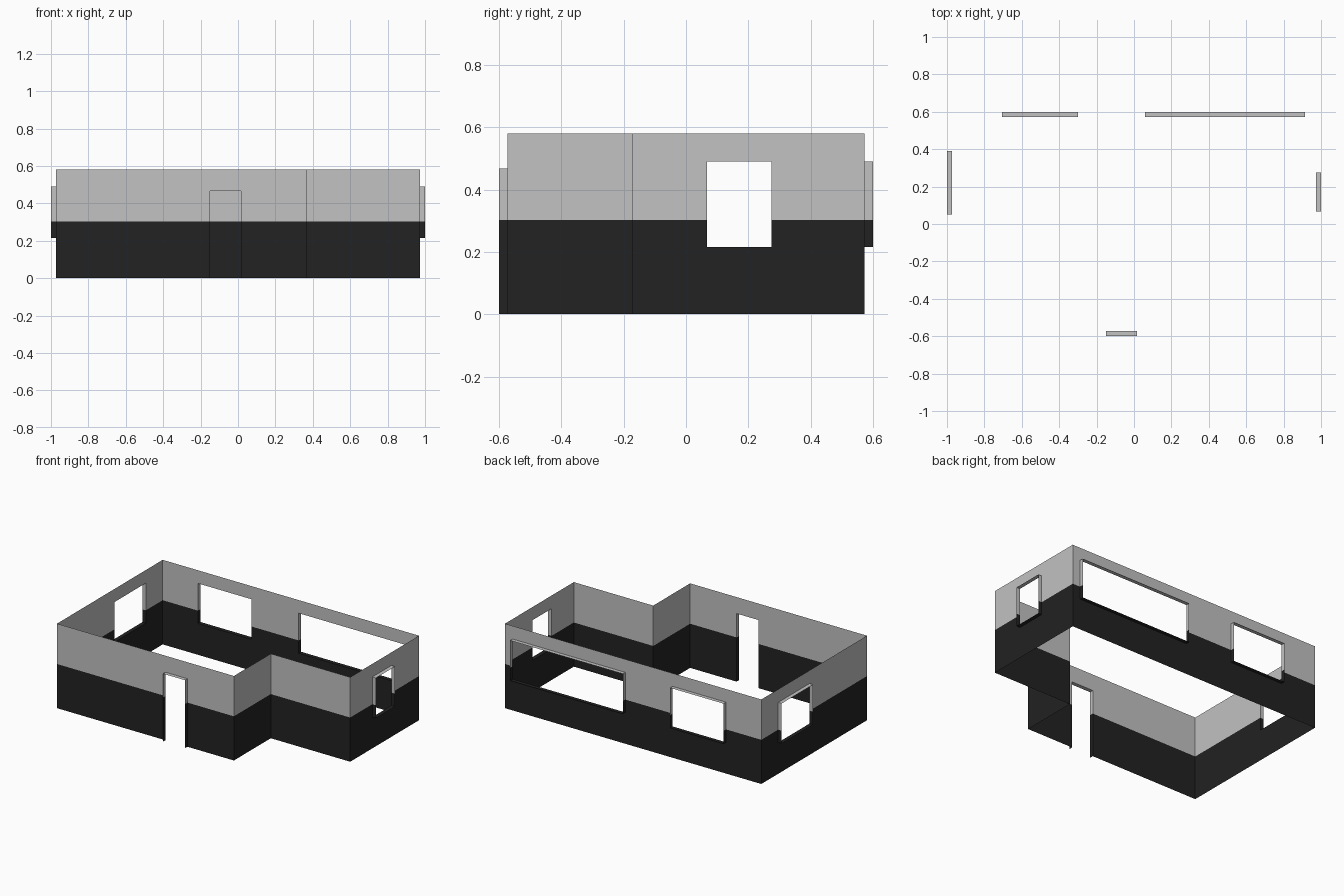
import bpy
import bmesh
from mathutils import Vector

cube = bpy.data.objects.get("Cube")
if cube:
    bpy.data.objects.remove(cube, do_unlink=True)

HEIGHT, BAND, DEPTH = 0.58, 0.303, 0.027
X, Y = 0.973, 0.573
SILL, HEAD, DOOR_HEAD = 0.215, 0.49, 0.467


def material(name, value):
    m = bpy.data.materials.new(name)
    m.use_nodes = True
    colour = (value, value, value, 1)
    m.diffuse_color = colour
    m.node_tree.nodes["Principled BSDF"].inputs["Base Color"].default_value = colour
    return m


MATERIALS = [material("black lower paint", 0.016),
             material("light grey upper paint", 0.54)]


def finish(name, quads):
    """Make an object from quads, coloured by height."""
    bm = bmesh.new()
    for quad in quads:
        face = bm.faces.new([bm.verts.new(p) for p in quad])
        face.material_index = int(face.calc_center_median().z > BAND)
    bmesh.ops.remove_doubles(bm, verts=bm.verts, dist=0.0001)
    mesh = bpy.data.meshes.new(name)
    bm.to_mesh(mesh)
    bm.free()
    for m in MATERIALS:
        mesh.materials.append(m)
    bpy.context.collection.objects.link(bpy.data.objects.new(name, mesh))


def build_wall(name, start, end, openings):
    """Thin wall sheet with openings, each lined by an outward frame."""
    start, end = Vector((*start, 0)), Vector((*end, 0))
    length = (end - start).length
    along = (end - start).normalized()
    out = Vector((along.y, -along.x, 0))
    axis = 0 if abs(along.x) > 0.5 else 1

    def point(u, z, d=0):
        return start + along * u + out * d + Vector((0, 0, z))

    # Opening edges as distances along the wall
    holes = []
    for label, c0, c1, z0, z1 in openings:
        u0, u1 = sorted(abs(c - start[axis]) for c in (c0, c1))
        holes.append((label, u0, u1, z0, z1))

    # Wall cells, skipping the openings
    us = sorted({0, length, *(u for h in holes for u in h[1:3])})
    zs = sorted({0, BAND, HEIGHT, *(z for h in holes for z in h[3:5])})
    quads = []
    for ua, ub in zip(us, us[1:]):
        for za, zb in zip(zs, zs[1:]):
            u, z = (ua + ub) / 2, (za + zb) / 2
            if not any(h[1] < u < h[2] and h[3] < z < h[4] for h in holes):
                quads.append([point(ua, za), point(ub, za), point(ub, zb), point(ua, zb)])
    finish(name, quads)

    # Frame lining: jambs, head, and a sill for windows
    for label, u0, u1, z0, z1 in holes:
        lines = []
        for za, zb in ((z0, BAND), (BAND, z1)):
            lines += [((u0, za), (u0, zb)), ((u1, zb), (u1, za))]
        lines.append(((u0, z1), (u1, z1)))
        if z0 > 0:
            lines.append(((u1, z0), (u0, z0)))
        finish(label, [[point(*a), point(*b), point(*b, DEPTH), point(*a, DEPTH)]
                       for a, b in lines])


# L-shaped room, counterclockwise from the front right corner
build_wall("front_wall", (-X, -Y), (0.37, -Y),
           [("door_frame", -0.15, 0.017, 0, DOOR_HEAD)])
build_wall("recess_side_wall", (0.37, -Y), (0.37, -0.173), [])
build_wall("recess_front_wall", (0.37, -0.173), (X, -0.173), [])
build_wall("left_wall", (X, -0.173), (X, Y),
           [("left_window_frame", 0.067, 0.275, SILL, HEAD)])
build_wall("back_wall", (X, Y), (-X, Y),
           [("wide_back_window_frame", 0.06, 0.915, SILL, HEAD),
            ("small_back_window_frame", -0.705, -0.30, SILL, HEAD)])
build_wall("right_wall", (-X, Y), (-X, -Y),
           [("right_window_frame", 0.05, 0.39, SILL, HEAD)])
